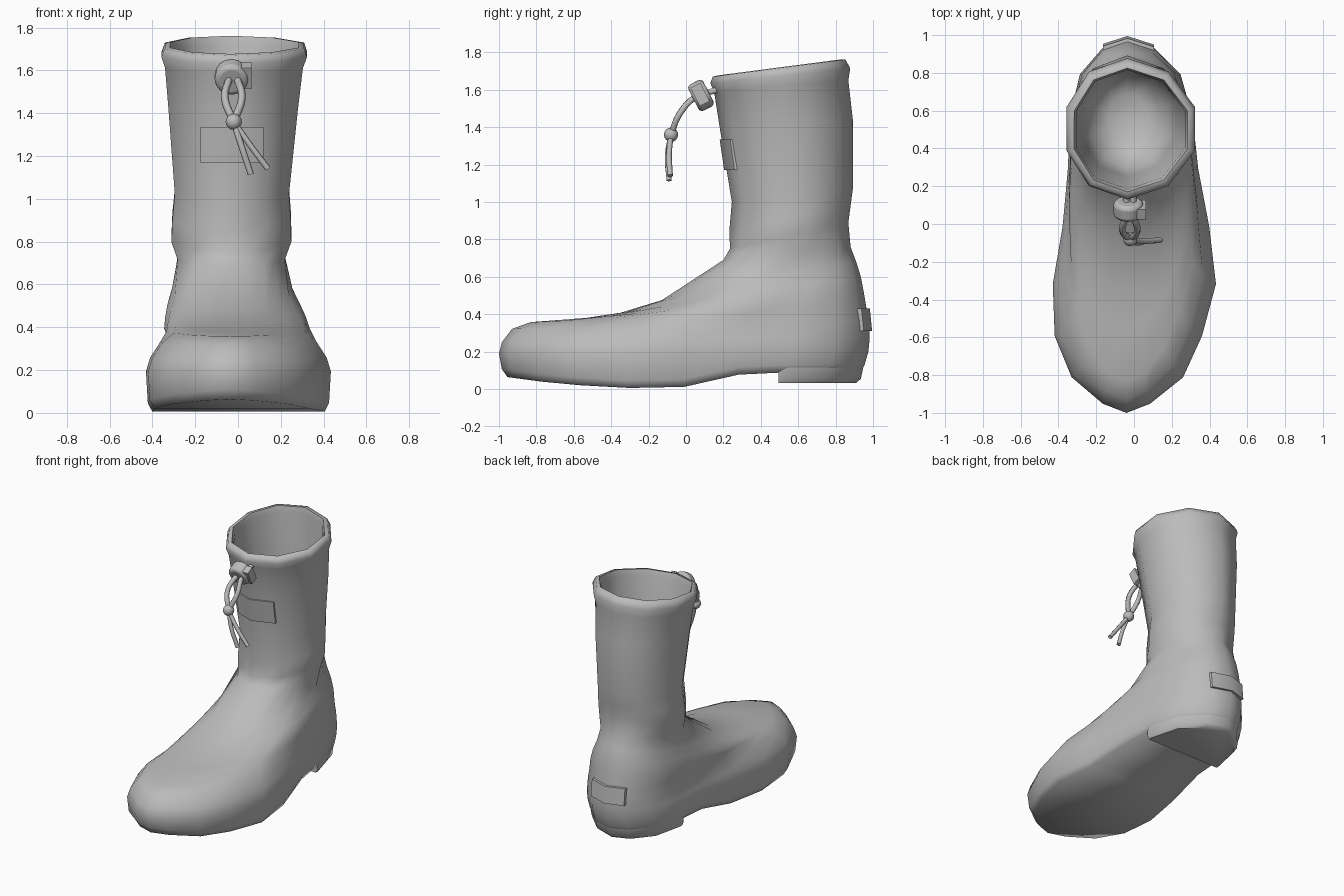
import bpy
import bmesh
from math import sin, cos, pi, radians
from mathutils import Vector

default_cube = bpy.data.objects.get("Cube")
if default_cube:
    bpy.data.objects.remove(default_cube, do_unlink=True)

# One plain grey for the whole boot
GREY = (0.5, 0.5, 0.5, 1.0)
grey = bpy.data.materials.new("plain grey")
grey.use_nodes = True
grey.diffuse_color = GREY
grey.node_tree.nodes["Principled BSDF"].inputs["Base Color"].default_value = GREY

SIDES = 20
HALF = SIDES // 2
SHAFT_X = -0.035
# Half widths and centre line of the foot outline from toe to heel
FOOT = [0, 0.125, 0.295, 0.39, 0.432, 0.388, 0.345, 0.325, 0.268, 0.135, 0]
FOOT_X = [-0.04, -0.04, -0.035, -0.03, 0.002, 0.01, -0.005, -0.015, -0.02, -0.03, -0.035]
# Underside height along the foot
SOLE = [(-1, 0.07), (-0.7, 0.03), (-0.35, 0.005), (0, 0.012),
        (0.15, 0.03), (0.29, 0.08), (0.5, 0.09), (1, 0.09)]


def lerp(a, b, t):
    return a + (b - a) * t


def sole_height(y):
    for (y0, z0), (y1, z1) in zip(SOLE, SOLE[1:]):
        if y <= y1:
            return lerp(z0, z1, (y - y0) / (y1 - y0))
    return SOLE[-1][1]


def finish(obj, angle=45):
    obj.data.materials.clear()
    obj.data.materials.append(grey)
    bpy.ops.object.select_all(action="DESELECT")
    obj.select_set(True)
    bpy.context.view_layer.objects.active = obj
    bpy.ops.object.shade_smooth_by_angle(angle=radians(angle))
    return obj


def mesh_object(name, bm, angle=45):
    bmesh.ops.recalc_face_normals(bm, faces=bm.faces)
    mesh = bpy.data.meshes.new(name)
    bm.to_mesh(mesh)
    bm.free()
    obj = bpy.data.objects.new(name, mesh)
    bpy.context.collection.objects.link(obj)
    return finish(obj, angle)


def ring_steps():
    """Angle, front-to-back fraction, mirrored outline index and side of each point."""
    for i in range(SIDES):
        a = 2 * pi * i / SIDES
        yield a, (1 - cos(a)) / 2, min(i, SIDES - i), 1 if i <= HALF else -1


def foot_ring(front, back, toe, heel, height):
    """Foot outline; toe and heel scale its width, height is a function of y and t."""
    points = []
    for a, t, k, side in ring_steps():
        y = lerp(front, back, t)
        x = FOOT_X[k] + side * FOOT[k] * lerp(toe, heel, t * t)
        points.append(Vector((x, y, height(y, t))))
    return points


def instep_ring(yf, zf, yb, zb, width, blend):
    """Tilted round ring whose rear blends into the foot outline."""
    points = []
    for a, t, k, side in ring_steps():
        reach = lerp(width * abs(sin(a)), FOOT[k], blend * t * t)
        x = lerp(SHAFT_X, FOOT_X[k], 0.7 * blend) + side * reach
        points.append(Vector((x, lerp(yf, yb, t), lerp(zf, zb, t))))
    return points


def shaft_ring(yf, zf, yb, zb, width):
    """Tilted ten-sided ring given by its front and back points."""
    points = []
    for a, t, k, side in ring_steps():
        z = lerp(zf, zb, t)
        lean = 0.02 * (z / 1.7) ** 2 * sin(a) ** 2
        points.append(Vector((SHAFT_X + lean + width / 0.951 * sin(a), lerp(yf, yb, t), z)))
    for i in range(1, SIDES, 2):
        points[i] = (points[i - 1] + points[(i + 1) % SIDES]) / 2
    return points


def bridge(bm, lower, upper):
    count = len(lower)
    for i in range(count):
        j = (i + 1) % count
        bm.faces.new((lower[i], lower[j], upper[j], upper[i]))


# Boot: foot outlines, instep rings, shaft rings, rolled rim, then the lining
rings = [
    foot_ring(-0.955, 0.935, 0.93, 0.95, lambda y, t: sole_height(y)),
    foot_ring(-0.985, 0.955, 0.98, 0.98, lambda y, t: sole_height(y) + 0.04),
    foot_ring(-1.0, 0.975, 1.0, 1.0, lambda y, t: lerp(0.19, 0.2, t)),
    foot_ring(-0.985, 0.982, 0.95, 1.0, lambda y, t: lerp(0.25, 0.27, t)),
    foot_ring(-0.93, 0.977, 0.82, 0.99, lambda y, t: lerp(0.322, 0.36, t)),
]
for values in [
    (-0.83, 0.358, 0.965, 0.43, 0.325, 0.95),
    (-0.55, 0.378, 0.95, 0.52, 0.315, 0.75),
    (-0.35, 0.408, 0.935, 0.6, 0.3, 0.5),
    (-0.13, 0.475, 0.91, 0.68, 0.275, 0.25),
]:
    rings.append(instep_ring(*values))
for values in [
    (0.2, 0.69, 0.88, 0.76, 0.25),
    (0.235, 0.75, 0.868, 0.89, 0.28),
    (0.232, 0.85, 0.88, 0.98, 0.277),
    (0.245, 1.0, 0.892, 1.07, 0.267),
    (0.18, 1.4, 0.892, 1.44, 0.302),
    (0.15, 1.59, 0.868, 1.65, 0.322),
    (0.13, 1.635, 0.878, 1.715, 0.34),
    (0.143, 1.67, 0.852, 1.762, 0.325),
    (0.17, 1.677, 0.825, 1.762, 0.3),
    (0.185, 1.64, 0.815, 1.72, 0.288),
    (0.25, 1.05, 0.855, 1.07, 0.25),
    (0.3, 0.8, 0.8, 0.8, 0.2),
    (0.42, 0.72, 0.7, 0.72, 0.1),
]:
    rings.append(shaft_ring(*values))

bm = bmesh.new()
loops = [[bm.verts.new(p) for p in ring] for ring in rings]
for lower, upper in zip(loops, loops[1:]):
    bridge(bm, lower, upper)
bm.faces.new(loops[-1])
# Flat underside in strips running across the foot
bottom = loops[0]
for i in range(HALF):
    strip = [bottom[i], bottom[i + 1], bottom[-i - 1], bottom[-i % SIDES]]
    bm.faces.new(list(dict.fromkeys(strip)))
mesh_object("boot", bm, 75)

# Heel block: the rear part of the foot outline, pulled down
bm = bmesh.new()
heel_loops = []
for back, z, scale in [(0.91, 0.033, 0.92), (0.935, 0.055, 0.955), (0.95, 0.125, 0.97)]:
    outline = foot_ring(-0.985, back, scale, scale, lambda y, t: z)
    rear = [p for p in outline if p.y > 0.5]
    rear = [Vector((rear[0].x, 0.495, z))] + rear + [Vector((rear[-1].x, 0.495, z))]
    heel_loops.append([bm.verts.new(p) for p in rear])
for lower, upper in zip(heel_loops, heel_loops[1:]):
    bridge(bm, lower, upper)
bm.faces.new(heel_loops[0])
bm.faces.new(heel_loops[-1])
mesh_object("heel", bm)


# Label plates folded around the front and the back
def folded_plate(name, columns, rows, fold, depth):
    """Columns are x positions, rows are (z, y at the fold), fold is the y set-back."""
    bm = bmesh.new()
    grid = []
    for z, y in rows:
        grid.append([bm.verts.new((x, y + fold * abs(x - SHAFT_X), z)) for x in columns])
    for low, high in zip(grid, grid[1:]):
        for i in range(len(columns) - 1):
            bm.faces.new((low[i], low[i + 1], high[i + 1], high[i]))
    extruded = bmesh.ops.extrude_face_region(bm, geom=bm.faces[:], use_keep_orig=True)
    moved = [v for v in extruded["geom"] if isinstance(v, bmesh.types.BMVert)]
    bmesh.ops.translate(bm, verts=moved, vec=(0, depth, 0))
    mesh_object(name, bm)


folded_plate("front_patch", [-0.175, SHAFT_X, 0.12], [(1.17, 0.204), (1.335, 0.18)], 0.36, 0.02)
folded_plate("heel_tab", [-0.165, SHAFT_X, 0.105], [(0.31, 0.995), (0.43, 0.983)], -0.32, -0.025)

# Cord lock: a tilted rounded barrel with a push button
TILT = radians(-63)


def soften(obj, name, width):
    obj.name = name
    bevel = obj.modifiers.new("soft edge", "BEVEL")
    bevel.width = width
    bevel.segments = 3
    finish(obj)


bpy.ops.mesh.primitive_cylinder_add(vertices=16, radius=0.079, depth=0.09,
                                    location=(-0.03, 0.08, 1.57), rotation=(TILT, 0, 0))
soften(bpy.context.object, "cord_lock", 0.022)
bpy.ops.mesh.primitive_cube_add(size=1, location=(0.038, 0.075, 1.575), rotation=(TILT, 0, 0))
button = bpy.context.object
button.scale = (0.05, 0.11, 0.06)
soften(button, "lock_button", 0.016)


# Drawcord strands
def cord(name, points, radius):
    curve = bpy.data.curves.new(name, "CURVE")
    curve.dimensions = "3D"
    curve.bevel_depth = radius
    curve.bevel_resolution = 1
    curve.resolution_u = 4
    curve.use_fill_caps = True
    spline = curve.splines.new("BEZIER")
    spline.bezier_points.add(len(points) - 1)
    for bezier, point in zip(spline.bezier_points, points):
        bezier.co = point
        bezier.handle_left_type = bezier.handle_right_type = "AUTO"
    curve.materials.append(grey)
    bpy.context.collection.objects.link(bpy.data.objects.new(name, curve))


KNOT = (-0.02, -0.08, 1.36)
for label, side in (("right", -1), ("left", 1)):
    middle = -0.022
    cord(label + "_loop", [(middle + side * 0.018, 0.17, 1.6), (middle + side * 0.02, 0.05, 1.56),
                           (middle + side * 0.04, -0.035, 1.47), KNOT], 0.018)
cord("right_tail", [KNOT, (0.015, -0.1, 1.25), (0.06, -0.09, 1.115)], 0.015)
cord("left_tail", [KNOT, (0.05, -0.09, 1.26), (0.14, -0.085, 1.14)], 0.015)

bpy.ops.mesh.primitive_uv_sphere_add(segments=12, ring_count=8, radius=0.038, location=KNOT)
knot = bpy.context.object
knot.name = "cord_knot"
finish(knot)
